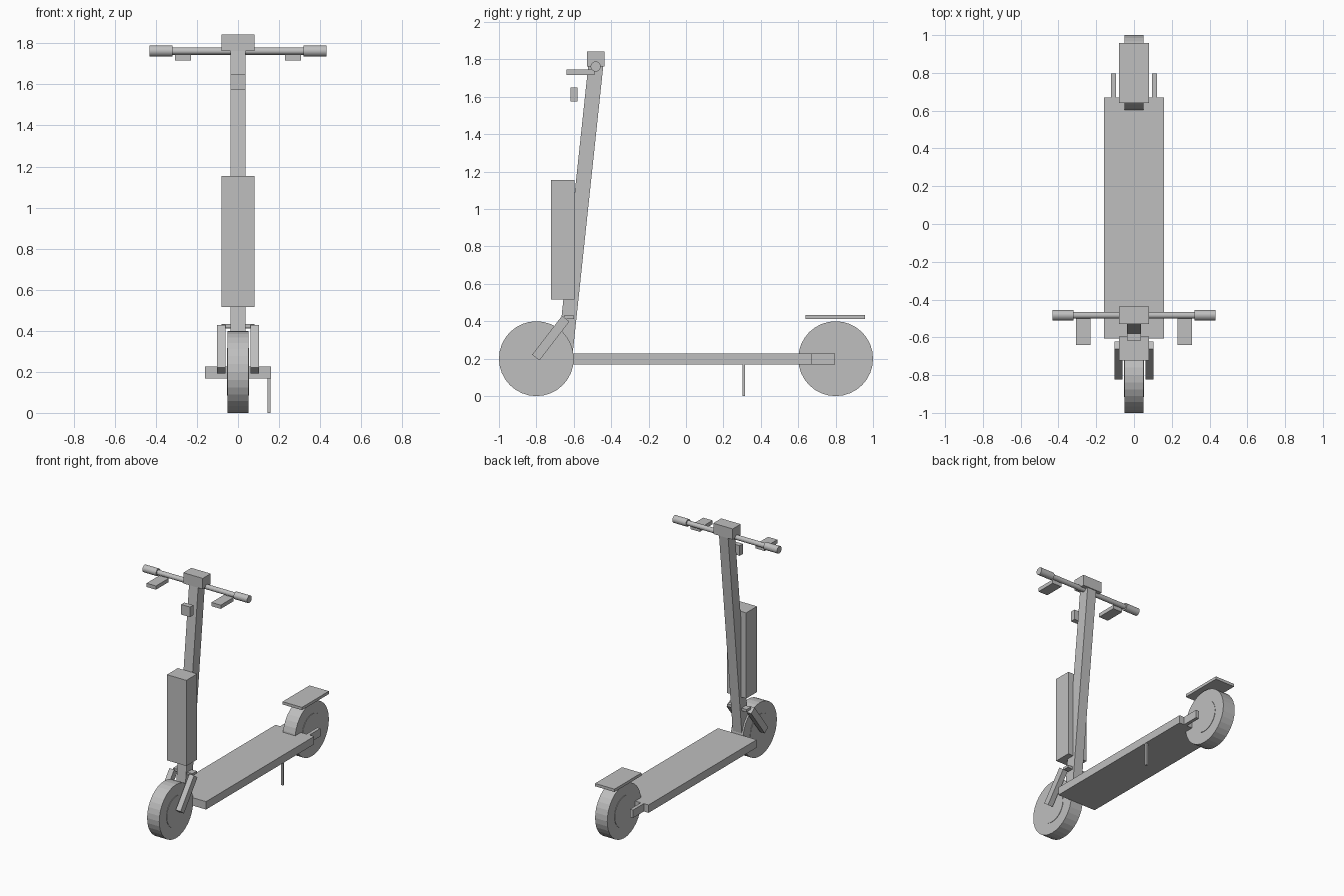
import bpy, math
from mathutils import Vector

if "Cube" in bpy.data.objects:
    bpy.data.objects.remove(bpy.data.objects["Cube"])

grey = bpy.data.materials.new("plain_grey")
grey.diffuse_color = (0.52, 0.52, 0.52, 1)
grey.use_nodes = True
grey.node_tree.nodes["Principled BSDF"].inputs["Base Color"].default_value = grey.diffuse_color


def finish(name):
    ob = bpy.context.object
    ob.name = name
    ob.data.materials.append(grey)
    return ob


def box(name, lo, hi):
    """Axis-aligned box between two corners."""
    lo, hi = Vector(lo), Vector(hi)
    bpy.ops.mesh.primitive_cube_add(size=1, location=(lo + hi) / 2)
    bpy.context.object.scale = hi - lo
    return finish(name)


def tilted_box(name, x, width, depth, low, high):
    """Beam between two (y, z) points."""
    dy, dz = high[0] - low[0], high[1] - low[1]
    bpy.ops.mesh.primitive_cube_add(
        size=1, location=(x, (low[0] + high[0]) / 2, (low[1] + high[1]) / 2),
        rotation=(-math.atan2(dy, dz), 0, 0))
    bpy.context.object.scale = (width, depth, math.hypot(dy, dz))
    return finish(name)


def rod(name, x0, x1, y, z, radius, sides=32):
    """Cylinder lying along x."""
    bpy.ops.mesh.primitive_cylinder_add(
        vertices=sides, radius=radius, depth=abs(x1 - x0),
        location=((x0 + x1) / 2, y, z), rotation=(0, math.pi / 2, 0))
    return finish(name)


# Wheels with slightly raised hubs
for label, y in (("front", -0.8), ("rear", 0.8)):
    rod(label + "_wheel", -0.05, 0.05, y, 0.2, 0.2)
    rod(label + "_hub", -0.053, 0.053, y, 0.2, 0.115)

# Deck, rear fender and kickstand
box("deck", (-0.16, -0.605, 0.168), (0.16, 0.67, 0.227))
box("rear_fender", (-0.08, 0.64, 0.412), (0.08, 0.957, 0.433))
box("kickstand", (0.143, 0.302, 0), (0.159, 0.316, 0.17))

# Steering column and parts mounted on it
tilted_box("stem", 0, 0.075, 0.08, (-0.649, 0.2), (-0.482, 1.77))
box("battery_pack", (-0.08, -0.723, 0.516), (0.08, -0.595, 1.155))
box("headlight", (-0.037, -0.618, 1.575), (0.037, -0.58, 1.65))
box("display", (-0.08, -0.53, 1.762), (0.08, -0.436, 1.842))
box("fork_crown", (-0.08, -0.652, 0.413), (0.08, -0.6, 0.432))
rod("handlebar", -0.33, 0.33, -0.483, 1.762, 0.018)

# Mirrored parts
for label, s in (("left", -1), ("right", 1)):
    tilted_box(label + "_fork", s * 0.082, 0.04, 0.05,
               (-0.803, 0.206), (-0.643, 0.414))
    rod(label + "_grip", s * 0.32, s * 0.432, -0.483, 1.762, 0.027)
    a, b = sorted((s * 0.229, s * 0.306))
    box(label + "_brake_lever", (a, -0.64, 1.717), (b, -0.49, 1.745))
    a, b = sorted((s * 0.096, s * 0.121))
    box(label + "_rear_arm", (a, 0.66, 0.168), (b, 0.797, 0.227))
